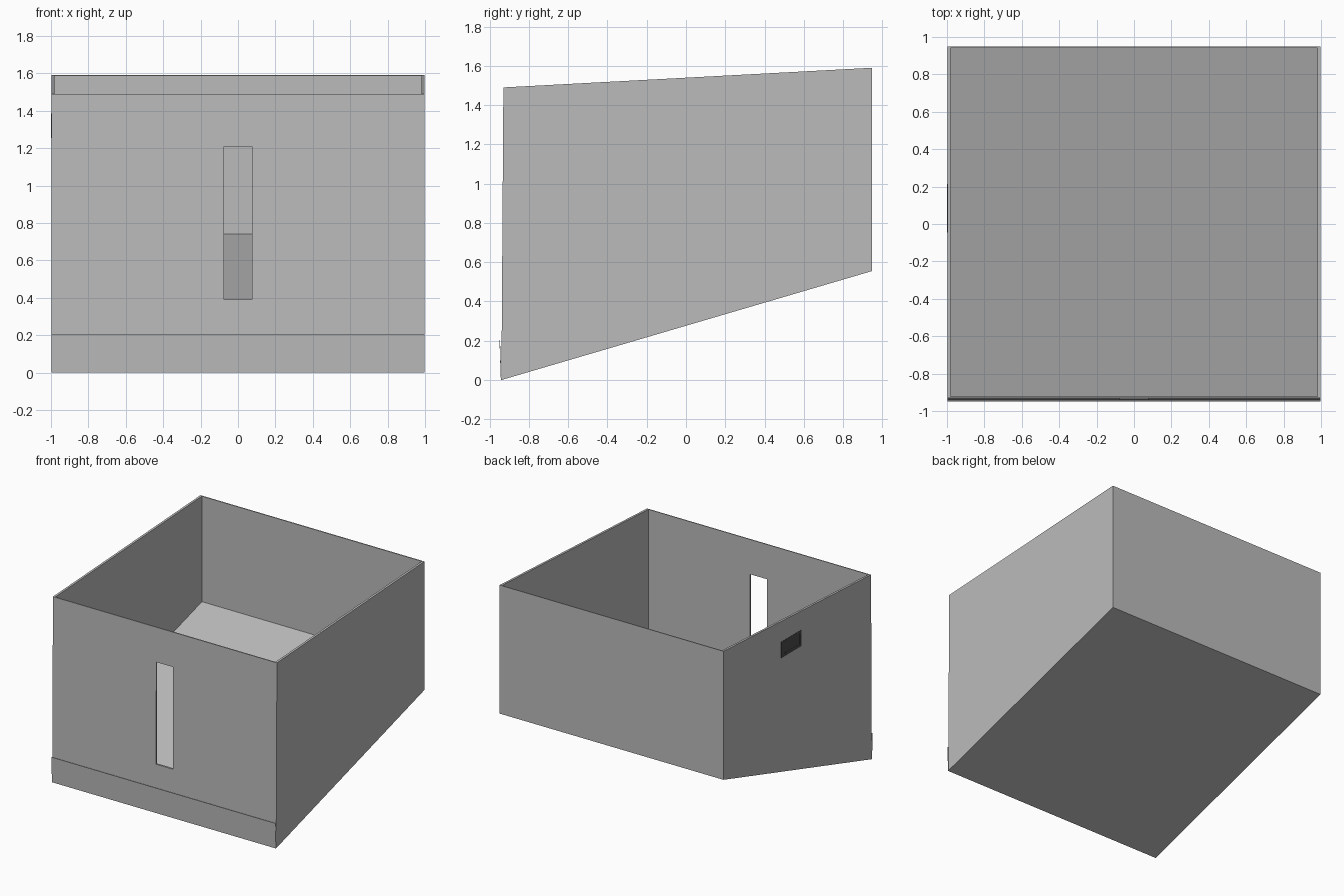
import bpy
import bmesh

cube = bpy.data.objects.get("Cube")
if cube:
    bpy.data.objects.remove(cube, do_unlink=True)


def make_material(name, value):
    mat = bpy.data.materials.new(name)
    mat.use_nodes = True
    color = (value, value, value, 1)
    mat.diffuse_color = color
    mat.node_tree.nodes["Principled BSDF"].inputs["Base Color"].default_value = color
    return mat


grey = make_material("light grey", 0.5)
dark = make_material("dark grey", 0.07)


def prism(name, profile, x0, x1, mat):
    """Extrude a side profile of (y, z) points from x0 to x1."""
    bm = bmesh.new()
    face = bm.faces.new([bm.verts.new((x0, y, z)) for y, z in profile])
    result = bmesh.ops.extrude_face_region(bm, geom=[face])
    verts = [v for v in result["geom"] if isinstance(v, bmesh.types.BMVert)]
    bmesh.ops.translate(bm, verts=verts, vec=(x1 - x0, 0, 0))
    bmesh.ops.recalc_face_normals(bm, faces=bm.faces)
    mesh = bpy.data.meshes.new(name)
    bm.to_mesh(mesh)
    bm.free()
    mesh.materials.append(mat)
    obj = bpy.data.objects.new(name, mesh)
    bpy.context.collection.objects.link(obj)
    return obj


def rect(y0, y1, z0, z1):
    return [(y0, z0), (y1, z0), (y1, z1), (y0, z1)]


def cut(target, cutter):
    cutter.hide_render = True
    mod = target.modifiers.new("cut", "BOOLEAN")
    mod.operation = "DIFFERENCE"
    mod.solver = "EXACT"
    mod.object = cutter
    bpy.context.view_layer.objects.active = target
    bpy.ops.object.modifier_apply(modifier=mod.name)
    bpy.data.objects.remove(cutter, do_unlink=True)


# Open box with a sloping base and rim
body = prism("open_box", [(-0.94, 0), (0.948, 0.555), (0.948, 1.59), (-0.93, 1.49)],
             -0.998, 0.998, grey)
# Hollow interior with a sloping floor
cut(body, prism("cavity", [(-0.922, 0.19), (0.94, 0.74), (0.94, 2), (-0.922, 2)],
                -0.98, 0.98, grey))
# Tall slot through the front wall
cut(body, prism("slot", rect(-1.2, -0.8, 0.39, 1.21), -0.075, 0.075, grey))

# Thin flap leaning away from the foot of the front wall
prism("front_flap", [(-0.94, 0), (-0.947, 0.205), (-0.95, 0.205), (-0.943, 0)],
      -0.998, 0.998, grey)

# Small dark panel with a recessed centre on the right wall
panel = prism("side_panel", rect(-0.045, 0.215, 1.255, 1.385), -1.0, -0.99, dark)
cut(panel, prism("panel_recess", rect(-0.02, 0.19, 1.28, 1.36), -1.1, -0.9985, dark))
